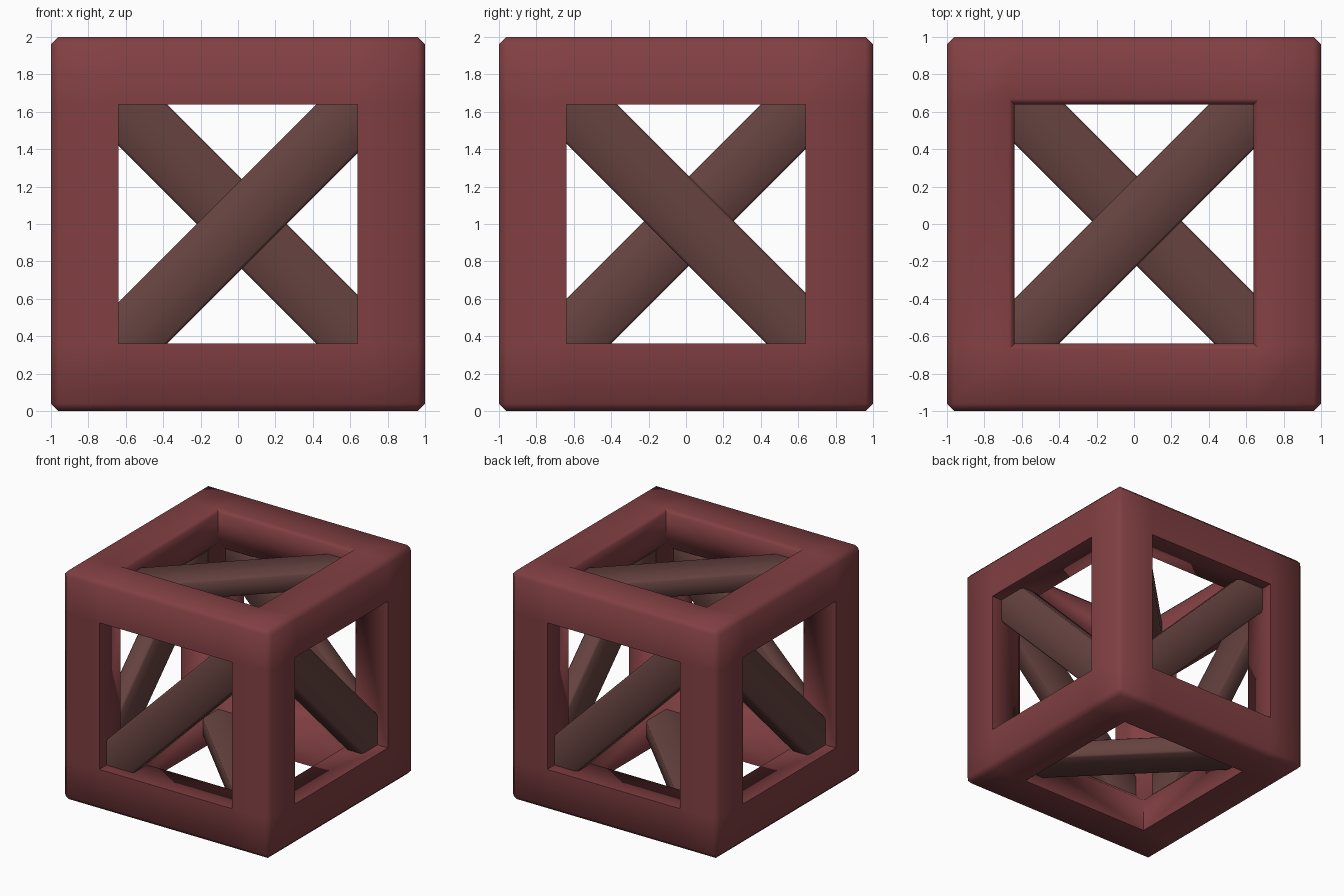
import bpy, bmesh
from itertools import product
from math import pi
from mathutils import Matrix, Vector

if "Cube" in bpy.data.objects:
    bpy.data.objects.remove(bpy.data.objects["Cube"])


def material(name, rgb):
    m = bpy.data.materials.new(name)
    m.diffuse_color = (*rgb, 1)
    m.use_nodes = True
    m.node_tree.nodes["Principled BSDF"].inputs["Base Color"].default_value = m.diffuse_color
    return m


def finish(name, bm, mat):
    bmesh.ops.recalc_face_normals(bm, faces=bm.faces)
    me = bpy.data.meshes.new(name)
    bm.to_mesh(me)
    bm.free()
    ob = bpy.data.objects.new(name, me)
    bpy.context.collection.objects.link(ob)
    me.materials.append(mat)
    bpy.ops.object.select_all(action='DESELECT')
    ob.select_set(True)
    bpy.context.view_layer.objects.active = ob
    bpy.ops.object.shade_smooth_by_angle(angle=pi * 50 / 180)
    return ob


red = material("frame_red", (0.22, 0.05, 0.055))
brown = material("brace_brown", (0.13, 0.055, 0.05))
I, O = 0.64, 1.0
P = (-O, -I, I, O)


# Cube frame: skin of a 3x3x3 block with the centre and face cells removed
def solid(c):
    return all(0 <= v <= 2 for v in c) and sum(v != 1 for v in c) >= 2


bm = bmesh.new()
for c in product(range(3), repeat=3):
    if not solid(c):
        continue
    for axis, side in product(range(3), (0, 1)):
        n = list(c)
        n[axis] += 2 * side - 1
        if solid(n):
            continue
        u, v = (axis + 1) % 3, (axis + 2) % 3
        corners = ((0, 0), (1, 0), (1, 1), (0, 1))
        quad = []
        for a, b in corners if side else reversed(corners):
            k = list(c)
            k[axis] += side
            k[u] += a
            k[v] += b
            quad.append(bm.verts.new([P[i] for i in k]))
        bm.faces.new(quad)
bmesh.ops.remove_doubles(bm, verts=bm.verts, dist=1e-4)
bmesh.ops.recalc_face_normals(bm, faces=bm.faces)


def near(a, b):
    return abs(a - b) < 1e-3


def shared(e, value):
    a, b = (v.co for v in e.verts)
    return sum(near(a[i], b[i]) and near(abs(a[i]), value) for i in range(3))


def chamfer(test, width):
    edges = [e for e in bm.edges if test(e)]
    bmesh.ops.bevel(bm, geom=edges, offset=width, offset_type='OFFSET',
                    segments=1, profile=0.5, affect='EDGES')


# Chamfers: outer edges, rim of the top opening, inner cavity edges
chamfer(lambda e: shared(e, O) == 2, 0.04)
chamfer(lambda e: all(near(v.co.z, O) and max(abs(v.co.x), abs(v.co.y)) < I + 0.01
                      for v in e.verts), 0.03)
chamfer(lambda e: shared(e, I) == 2 and all(abs(c) < I + 0.01 for v in e.verts for c in v.co), 0.07)
bmesh.ops.translate(bm, verts=bm.verts, vec=(0, 0, 1))
finish("cube_frame", bm, red)


# Diagonal braces: one bar across each face, recessed behind the frame front
def brace(name, direction, normal, shift):
    d, n = Vector(direction).normalized(), Vector(normal)
    w = n.cross(d)
    bm = bmesh.new()
    bmesh.ops.create_cube(bm, size=1)
    bmesh.ops.scale(bm, vec=(2.2, 0.34, 0.16), verts=bm.verts)
    long_edges = [e for e in bm.edges if abs(e.verts[0].co.x - e.verts[1].co.x) > 1]
    bmesh.ops.bevel(bm, geom=long_edges, offset=0.015, segments=1, affect='EDGES')
    rot = Matrix((d, w, n)).transposed().to_4x4()
    place = Matrix.Translation(n * 0.82 + Vector(shift) + Vector((0, 0, 1)))
    bmesh.ops.transform(bm, matrix=place @ rot, verts=bm.verts)
    finish(name, bm, brown)


brace("front_brace", (1, 0, 1), (0, -1, 0), (0.01, 0, -0.01))
brace("back_brace", (-1, 0, 1), (0, 1, 0), (0.01, 0, 0.01))
brace("right_brace", (0, -1, 1), (1, 0, 0), (0, 0.015, 0.015))
brace("left_brace", (0, 1, 1), (-1, 0, 0), (0, 0, 0))
brace("top_brace", (1, 1, 0), (0, 0, 1), (0, 0, 0))
brace("bottom_brace", (1, -1, 0), (0, 0, -1), (0.015, 0.015, 0))
